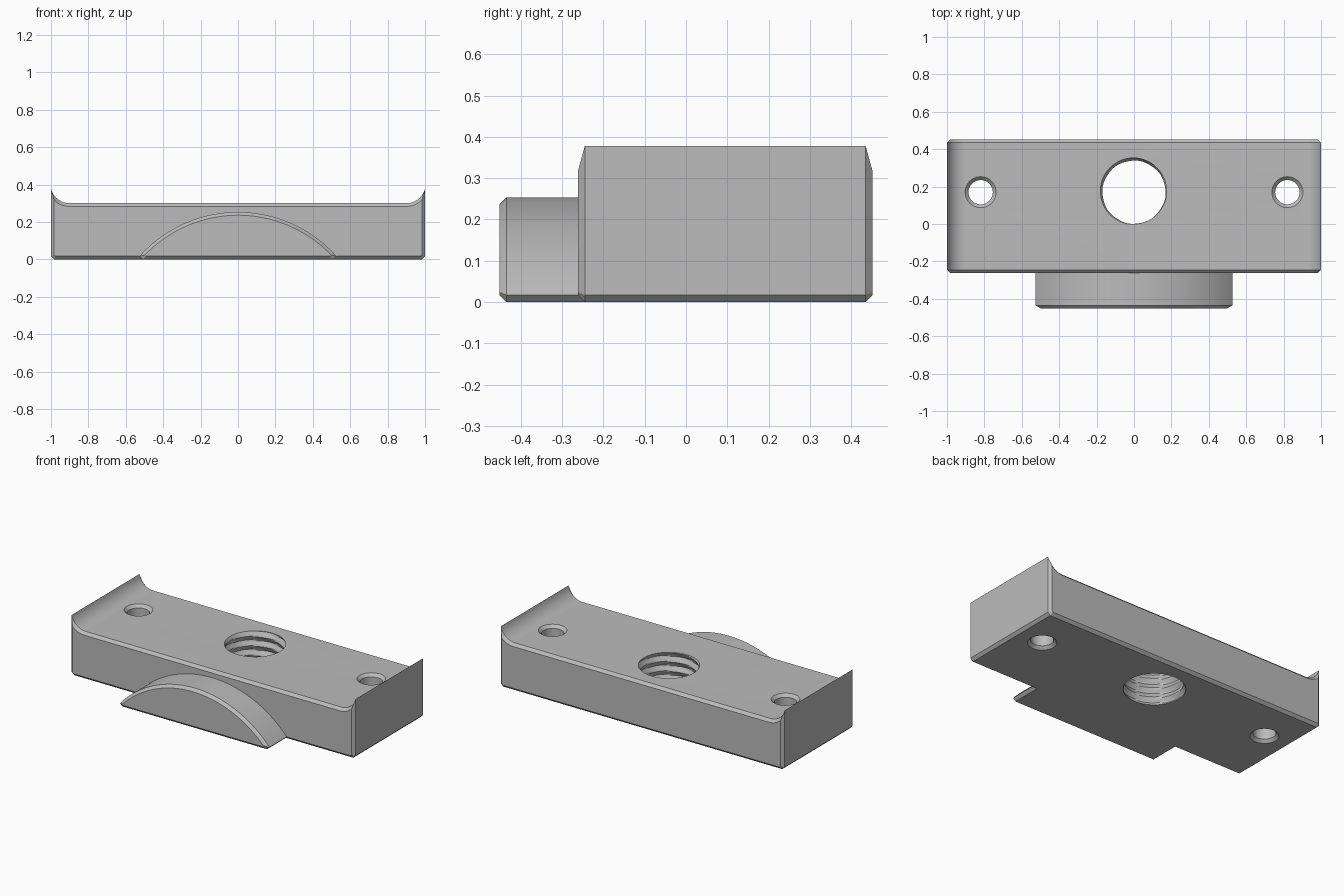
import bpy, bmesh
from math import sin, cos, asin, sqrt, pi, tau

cube = bpy.data.objects.get("Cube")
if cube:
    bpy.data.objects.remove(cube, do_unlink=True)

CH = 0.017  # edge chamfer

steel = bpy.data.materials.new("plain grey")
steel.use_nodes = True
GREY = (0.5, 0.5, 0.5, 1)
steel.diffuse_color = GREY
steel.node_tree.nodes["Principled BSDF"].inputs["Base Color"].default_value = GREY


def loft(name, rings):
    """Closed solid through rings of equal point count, capped at both ends."""
    bm = bmesh.new()
    loops = [[bm.verts.new(p) for p in ring] for ring in rings]
    n = len(loops[0])
    for a, b in zip(loops, loops[1:]):
        for i in range(n):
            j = (i + 1) % n
            bm.faces.new((a[i], a[j], b[j], b[i]))
    bm.faces.new(loops[0])
    bm.faces.new(loops[-1])
    bmesh.ops.recalc_face_normals(bm, faces=bm.faces)
    mesh = bpy.data.meshes.new(name)
    bm.to_mesh(mesh)
    bm.free()
    mesh.materials.append(steel)
    obj = bpy.data.objects.new(name, mesh)
    bpy.context.collection.objects.link(obj)
    return obj


def ring_at(y, half):
    """Mirror a right-hand half profile, listed bottom to top, at depth y."""
    left = [(-x, z) for x, z in reversed(half) if x > 1e-6]
    return [(x, y, z) for x, z in half + left]


def body_half(c):
    # flat bar with chamfered base and concave upturned ends, inset by c
    hx, leg, r, cx, cz = 1 - c, CH - 0.586 * c, 0.103 + c, 0.9, 0.403
    end = asin((hx - cx) / r)
    arc = [(cx + r * sin(t), cz - r * cos(t))
           for t in (end * (1 - i / 12) for i in range(13))]
    return [(hx - leg, c), (hx, c + leg)] + arc


def boss_half(c):
    # circular segment with blunt tips, inset by c
    r, cz = 0.705 - c, -0.452
    zt = CH + 0.4 * c
    xt = sqrt(r * r - (zt - cz) ** 2)
    end = asin(xt / r)
    arc = [(r * sin(t), cz + r * cos(t))
           for t in (end * (1 - i / 24) for i in range(25))]
    return [(xt - zt + c, c)] + arc


def combine(target, tool, operation):
    mod = target.modifiers.new(operation.lower(), 'BOOLEAN')
    mod.operation = operation
    mod.solver = 'EXACT'
    mod.object = tool
    bpy.context.view_layer.objects.active = target
    bpy.ops.object.modifier_apply(modifier=mod.name)
    bpy.data.objects.remove(tool, do_unlink=True)


def turned(name, x, y, heights, radius, sides):
    """Upright cutter whose radius depends on height and angle."""
    rings = []
    for k, z in enumerate(heights):
        angles = [tau * i / sides for i in range(sides)]
        rings.append([(x + radius(k, a) * cos(a), y + radius(k, a) * sin(a), z)
                      for a in angles])
    return loft(name, rings)


# Main bar, chamfered on front and back
bar = loft("mounting_bar", [ring_at(y, body_half(c)) for y, c in
           ((-0.262, CH), (-0.245, 0), (0.435, 0), (0.452, CH))])

# Curved boss on the front
boss = loft("front_boss", [ring_at(y, boss_half(c)) for y, c in
            ((-0.452, CH), (-0.435, 0), (-0.2, 0))])
combine(bar, boss, 'UNION')

# Screw holes, countersunk on both sides
SINK = ((-0.03, 0.083), (0, 0.083), (0.018, 0.065),
        (0.282, 0.065), (0.3, 0.083), (0.36, 0.083))
for side in (-1, 1):
    hole = turned("screw_hole_cutter", side * 0.82, 0.17,
                  [z for z, r in SINK], lambda k, a: SINK[k][1], 48)
    combine(bar, hole, 'DIFFERENCE')

# Threaded centre hole: groove follows a helix
PITCH = 0.06
levels = [-0.033 + i * PITCH / 8 for i in range(52)]


def thread(k, a):
    phase = (levels[k] / PITCH - a / tau + 1 / 3) % 1
    return 0.168 + 0.018 * abs(2 * phase - 1)


bore = turned("thread_cutter", 0, 0.17, levels, thread, 64)
combine(bar, bore, 'DIFFERENCE')

bpy.ops.object.select_all(action='DESELECT')
bar.select_set(True)
bpy.context.view_layer.objects.active = bar
bpy.ops.object.shade_smooth_by_angle(angle=pi / 7)
